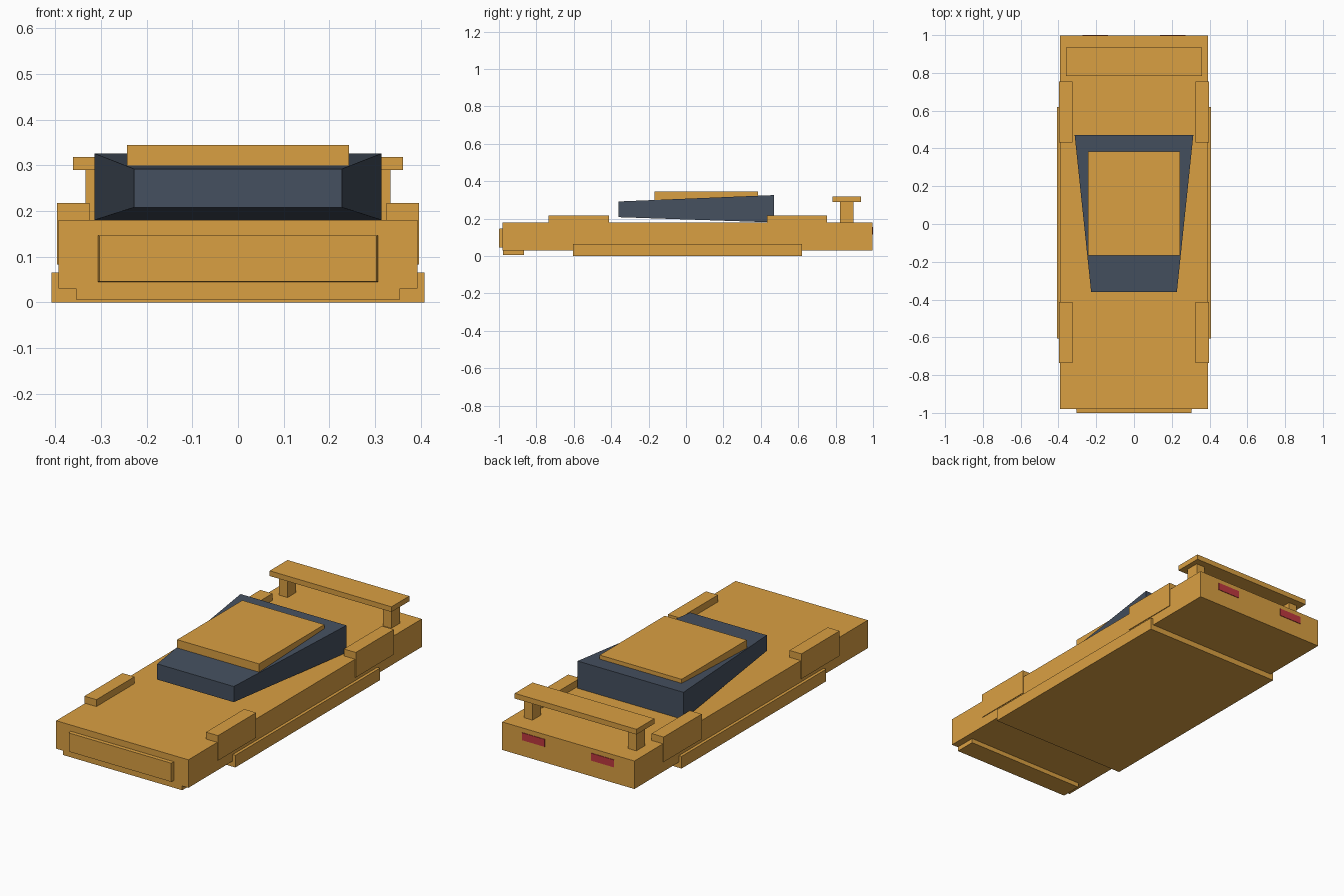
import bpy

if "Cube" in bpy.data.objects:
    bpy.data.objects.remove(bpy.data.objects["Cube"])


def material(name, rgb):
    m = bpy.data.materials.new(name)
    m.diffuse_color = (*rgb, 1)
    m.use_nodes = True
    m.node_tree.nodes["Principled BSDF"].inputs["Base Color"].default_value = m.diffuse_color
    return m


PAINT = material("orange_paint", (0.70, 0.35, 0.055))
GLASS = material("dark_glass", (0.06, 0.08, 0.115))
RED = material("red_lamp", (0.52, 0.04, 0.05))


def loft(name, front, back, mat):
    """Six-sided block between two y sections (y, x0, x1, z0, z1)."""
    verts = []
    for y, x0, x1, z0, z1 in (front, back):
        verts += [(x0, y, z0), (x1, y, z0), (x1, y, z1), (x0, y, z1)]
    faces = [(0, 1, 2, 3), (7, 6, 5, 4)]
    faces += [(i, i + 4, (i + 1) % 4 + 4, (i + 1) % 4) for i in range(4)]
    mesh = bpy.data.meshes.new(name)
    mesh.from_pydata(verts, [], faces)
    mesh.materials.append(mat)
    obj = bpy.data.objects.new(name, mesh)
    bpy.context.collection.objects.link(obj)
    return obj


def box(name, x, y, z, mat=PAINT):
    return loft(name, (y[0], *x, *z), (y[1], *x, *z), mat)


def pair(name, x, y, z, mat=PAINT):
    """The same box on the right and left sides."""
    box(name + "_right", x, y, z, mat)
    box(name + "_left", (-x[1], -x[0]), y, z, mat)


# Main body, floor slab with side skirts, front splitter
box("body", (-0.392, 0.392), (-0.98, 0.997), (0.03, 0.18))
box("floor_skirts", (-0.408, 0.408), (-0.605, 0.62), (0.0, 0.065))
box("front_splitter", (-0.354, 0.354), (-0.978, -0.865), (0.006, 0.031))

# Front bumper plate, slightly tapered
loft("front_bumper", (-1.0, -0.303, 0.303, 0.046, 0.146),
     (-0.975, -0.307, 0.307, 0.045, 0.147), PAINT)

# Fenders over the wheels
pair("front_fender", (0.325, 0.396), (-0.735, -0.412), (0.083, 0.217))
pair("rear_fender", (0.325, 0.396), (0.432, 0.755), (0.083, 0.217))

# Wedge-shaped glass cabin and roof panel
loft("cabin", (-0.36, -0.227, 0.227, 0.208, 0.292),
     (0.47, -0.314, 0.314, 0.18, 0.326), GLASS)
box("roof", (-0.243, 0.243), (-0.168, 0.384), (0.298, 0.344))

# Rear wing on two posts
box("rear_wing", (-0.361, 0.361), (0.784, 0.935), (0.29, 0.318))
pair("wing_post", (0.283, 0.333), (0.824, 0.896), (0.175, 0.292))

# Tail lamps
pair("tail_lamp", (0.138, 0.272), (0.985, 1.0), (0.115, 0.155), RED)
